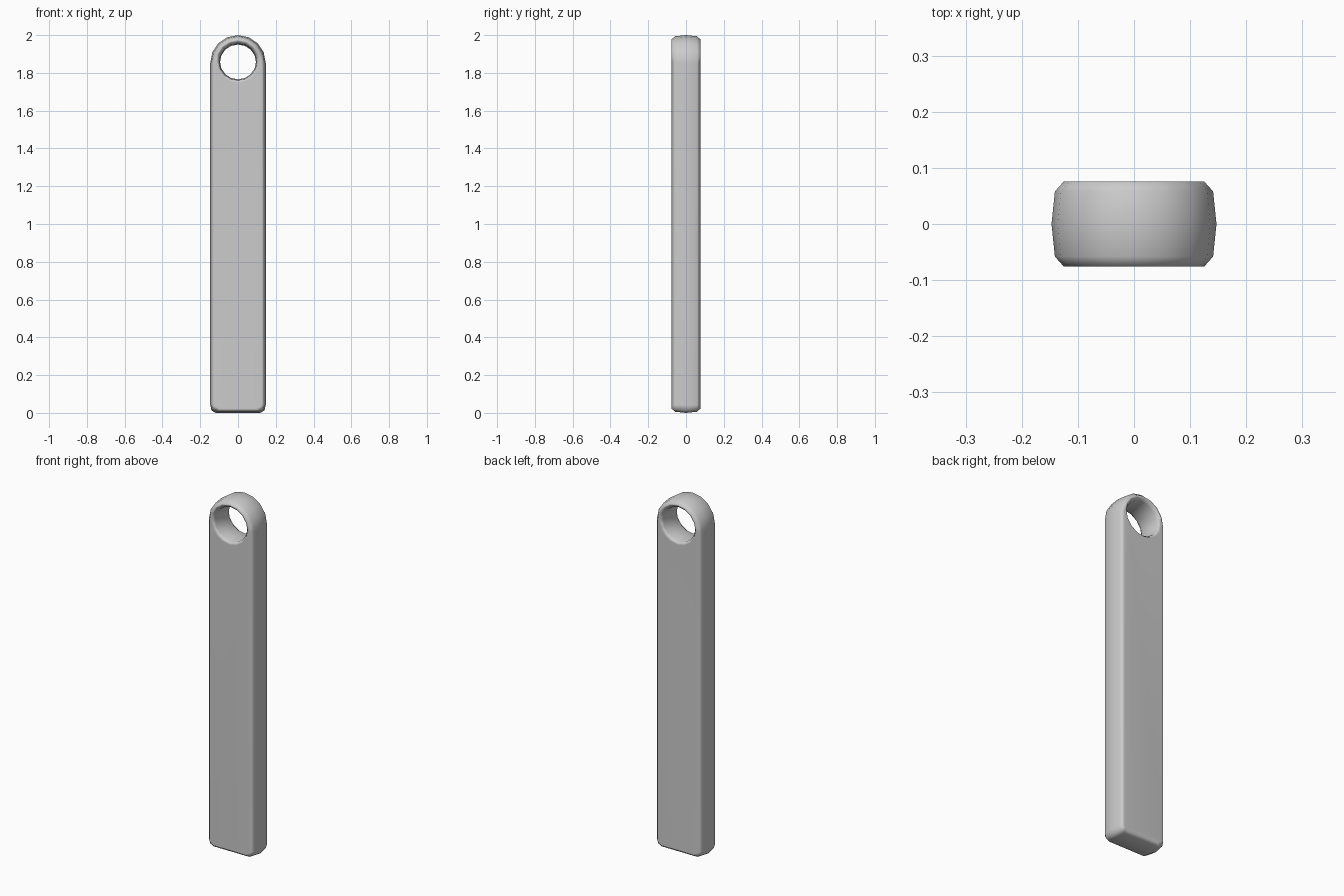
import bpy, bmesh, math

if "Cube" in bpy.data.objects:
    bpy.data.objects.remove(bpy.data.objects["Cube"])

HALF_W, ARCH_Z, HOLE_Z = 0.147, 1.853, 1.858
HALF_SEGS = 8
# (inset from the silhouette, y) across the thickness, front to back
OUTER = [(0.022, -0.076), (0.006, -0.058), (0, 0), (0.006, 0.058), (0.022, 0.076)]
# (hole radius, y): rounded lip of the eyelet
INNER = [(0.113, -0.076), (0.100, -0.060), (0.095, 0), (0.100, 0.060), (0.113, 0.076)]


def outline(d):
    """Arched bar silhouette, inset by d."""
    w = HALF_W - d
    pts = [(w * math.cos(math.pi * k / HALF_SEGS),
            ARCH_Z + w * math.sin(math.pi * k / HALF_SEGS)) for k in range(HALF_SEGS + 1)]
    corner = [(-w, 0.042), (-w + 0.007, 0.012 + d), (-w + 0.03, d)]
    return pts + corner + [(-x, z) for x, z in reversed(corner)]


def circle(r):
    n = 2 * HALF_SEGS
    return [(r * math.cos(2 * math.pi * k / n),
             HOLE_Z + r * 0.97 * math.sin(2 * math.pi * k / n)) for k in range(n)]


def skin(bm, shape, section):
    """Stack the loops of a section and join them with quads."""
    loops = [[bm.verts.new((x, y, z)) for x, z in shape(s)] for s, y in section]
    n = len(loops[0])
    for a, b in zip(loops, loops[1:]):
        for i in range(n):
            j = (i + 1) % n
            bm.faces.new((a[i], a[j], b[j], b[i]))
    return loops[0], loops[-1]


bm = bmesh.new()
outer_ends = skin(bm, outline, OUTER)
hole_ends = skin(bm, circle, INNER)

# Front and back faces: arch quads above, one face below the eyelet
for o, h in zip(outer_ends, hole_ends):
    for k in range(HALF_SEGS):
        bm.faces.new((o[k], o[k + 1], h[k + 1], h[k]))
    lower = o[HALF_SEGS:] + [o[0], h[0]] + h[:HALF_SEGS - 1:-1]
    bm.faces.new(lower)

bmesh.ops.recalc_face_normals(bm, faces=bm.faces)
mesh = bpy.data.meshes.new("pull_tab")
bm.to_mesh(mesh)
bm.free()
tab = bpy.data.objects.new("pull_tab", mesh)
bpy.context.collection.objects.link(tab)

# Smooth shading with the large flat faces kept even
for p in mesh.polygons:
    p.use_smooth = True
weighted = tab.modifiers.new("weighted_normals", 'WEIGHTED_NORMAL')
weighted.keep_sharp = True
